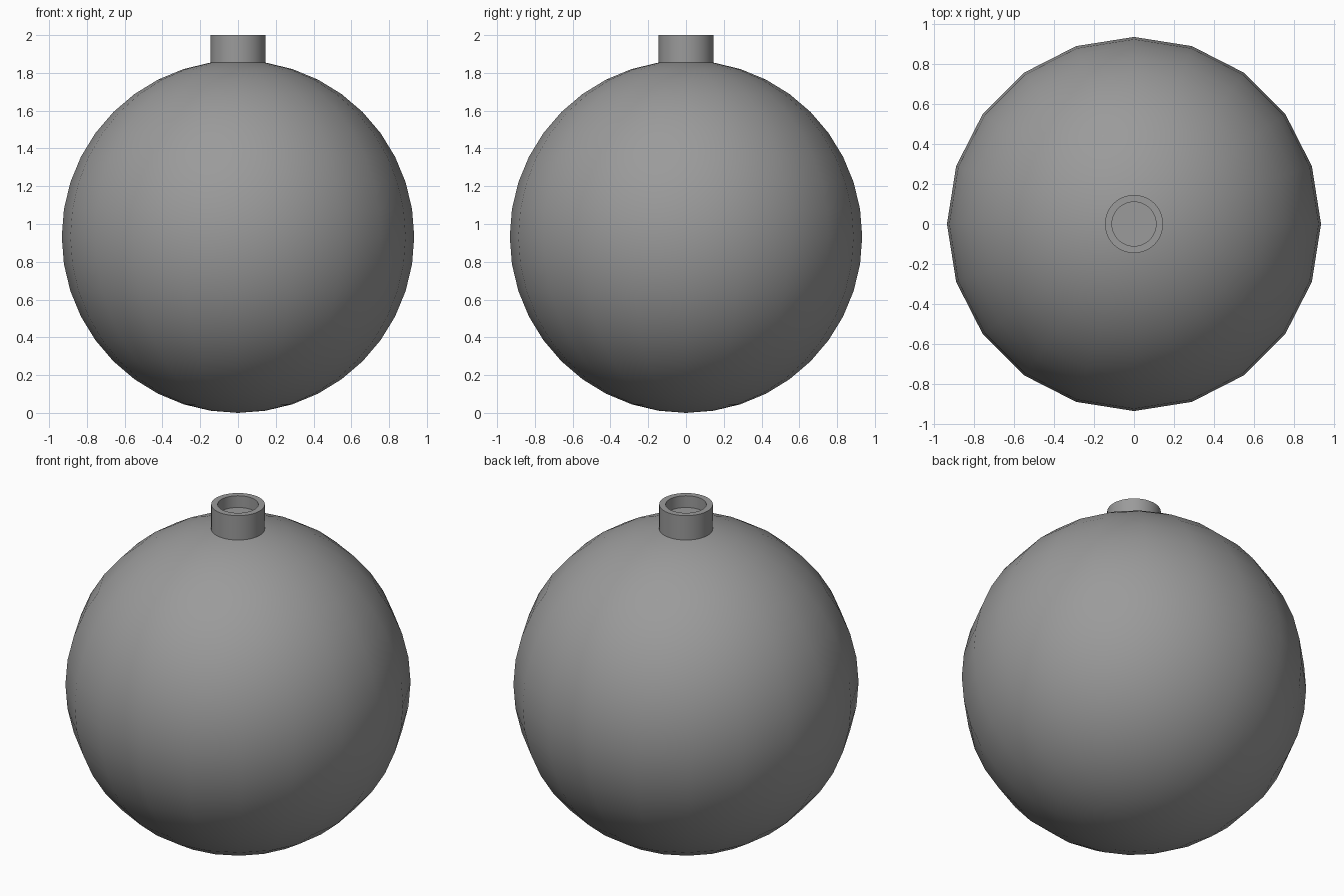
import bpy, bmesh, math

if "Cube" in bpy.data.objects:
    bpy.data.objects.remove(bpy.data.objects["Cube"])

R = 0.933  # ball radius

dark = bpy.data.materials.new("dark_grey")
dark.diffuse_color = (0.327, 0.327, 0.327, 1)
dark.use_nodes = True
dark.node_tree.nodes["Principled BSDF"].inputs["Base Color"].default_value = dark.diffuse_color


def lathe(name, profile, segments):
    """Revolve an (r, z) profile around z; r = 0 makes a pole."""
    bm = bmesh.new()
    verts = [bm.verts.new((r, 0, z)) for r, z in profile]
    edges = [bm.edges.new(pair) for pair in zip(verts, verts[1:])]
    bmesh.ops.spin(bm, geom=verts + edges, cent=(0, 0, 0), axis=(0, 0, 1),
                   angle=math.tau, steps=segments, use_duplicate=False)
    bmesh.ops.remove_doubles(bm, verts=bm.verts[:], dist=1e-4)
    bmesh.ops.recalc_face_normals(bm, faces=bm.faces[:])
    mesh = bpy.data.meshes.new(name)
    bm.to_mesh(mesh)
    bm.free()
    obj = bpy.data.objects.new(name, mesh)
    bpy.context.collection.objects.link(obj)
    return obj


# Round body
bpy.ops.mesh.primitive_uv_sphere_add(segments=20, ring_count=20, radius=R,
                                     location=(0, 0, R))
body = bpy.context.object
body.name = "ball_body"
body.data.materials.append(dark)
bpy.ops.object.shade_smooth()

# Short collar on top with a shallow round recess
collar = lathe("top_collar", [(0, 1.84), (0.145, 1.84), (0.145, 2.0),
                              (0.11, 2.0), (0.11, 1.93), (0, 1.93)], 48)
collar.data.materials.append(dark)
bpy.ops.object.select_all(action='DESELECT')
collar.select_set(True)
bpy.context.view_layer.objects.active = collar
bpy.ops.object.shade_smooth_by_angle(angle=math.radians(30))
